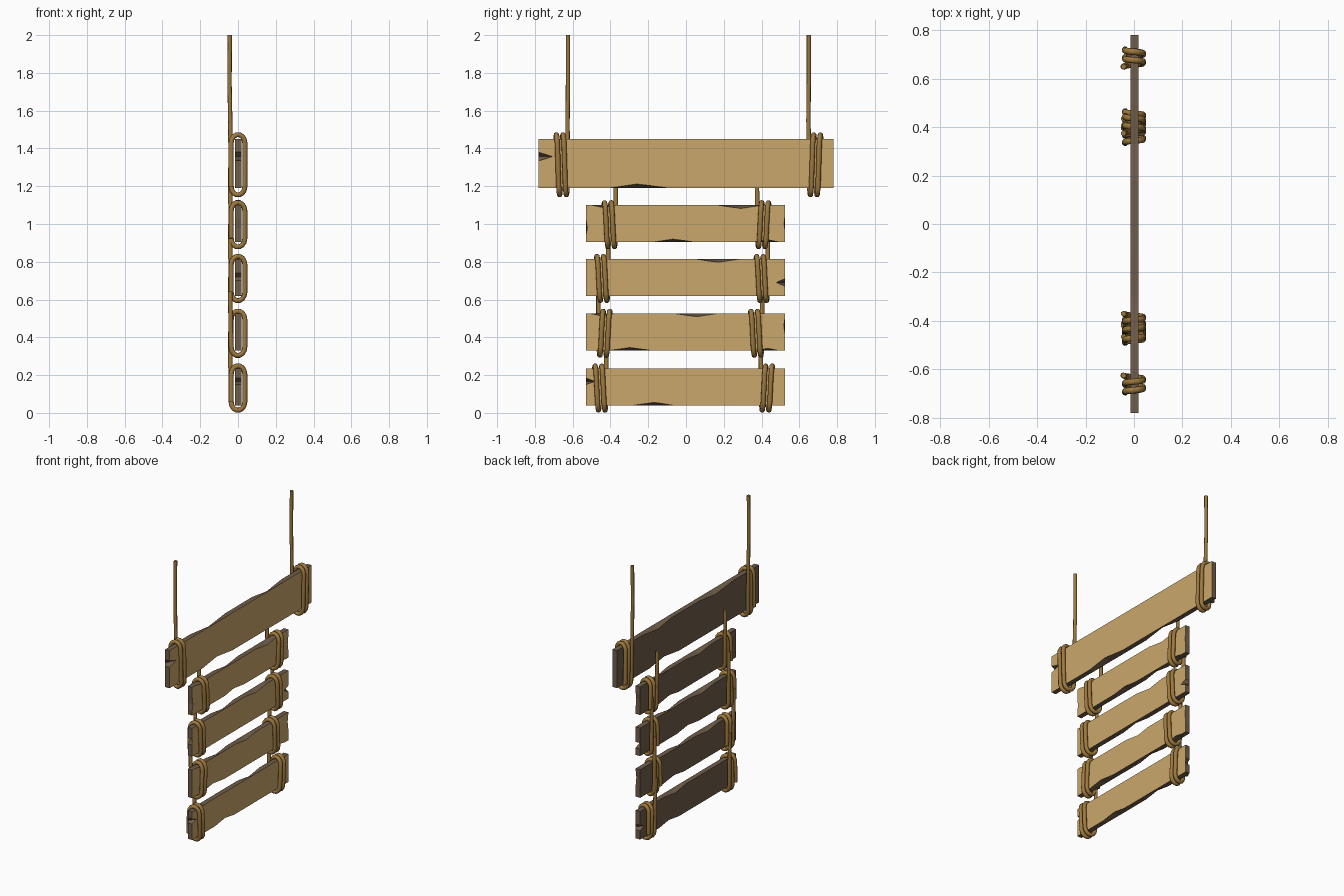
import bpy, bmesh, math

if "Cube" in bpy.data.objects:
    bpy.data.objects.remove(bpy.data.objects["Cube"])

def material(name, rgb):
    m = bpy.data.materials.new(name)
    m.diffuse_color = (*rgb, 1)
    m.use_nodes = True
    m.node_tree.nodes["Principled BSDF"].inputs["Base Color"].default_value = m.diffuse_color
    return m

TAN = material("light wood", (0.60, 0.39, 0.147))
DARK = material("dark wood", (0.162, 0.112, 0.068))
ROPE = material("rope", (0.34, 0.19, 0.048))
XF, XB = 0.019, -0.015        # front and back planes of every board


def board(name, y0, y1, z0, z1, chips):
    """Plank with chipped rims. chip = (edge, start, peak, end, depth, side),
    side 'f' bites the light face, 'b' bites the back."""
    front, back = [], []

    def add(y, z, dy=0, dz=0, side=None):
        front.append((XF, y + dy * (side == 'f'), z + dz * (side == 'f')))
        back.append((XB, y + dy * (side == 'b'), z + dz * (side == 'b')))

    def edge(key, reverse):
        for e, a, p, b, d, side in sorted((c for c in chips if c[0] == key),
                                          key=lambda c: c[2], reverse=reverse):
            for i, t in enumerate((b, p, a) if reverse else (a, p, b)):
                k = d if i == 1 else 0
                if key == 'bottom':
                    add(t, z0, 0, k, side)
                elif key == 'right':
                    add(y1, t, -k, 0, side)
                elif key == 'top':
                    add(t, z1, 0, -k, side)
                else:
                    add(y0, t, k, 0, side)

    add(y0, z0); edge('bottom', False)
    add(y1, z0); edge('right', False)
    add(y1, z1); edge('top', True)
    add(y0, z1); edge('left', True)

    bm = bmesh.new()
    f = [bm.verts.new(c) for c in front]
    b = [bm.verts.new(c) for c in back]
    bm.faces.new(f).material_index = 0
    bm.faces.new(b[::-1]).material_index = 1
    for i in range(len(f)):
        j = (i + 1) % len(f)
        bm.faces.new((f[i], b[i], b[j], f[j])).material_index = 1
    me = bpy.data.meshes.new(name)
    bm.to_mesh(me)
    bm.free()
    me.materials.append(TAN)
    me.materials.append(DARK)
    bpy.context.collection.objects.link(bpy.data.objects.new(name, me))


def lashing(name, y, s, z0, z1, z_start, below, above):
    """Rope hanging down behind a board, then wound twice round it.
    s is the direction (+1/-1 along y) in which the winding travels."""
    r, hw, cap, pitch = 0.0135, 0.0365, 0.046, 0.035
    lo, hi = z0 - below + r + cap, z1 + above - r - cap
    pts = [(-0.043, y, z_start, 0.85)]
    if z_start > 1.9:
        pts += [(-0.045, y, 1.75, 0.85), (-0.041, y - 0.002, 1.55, 0.85)]
    n = 7
    for turn in range(2):
        for i in range(n + 1):            # under the board, back to front
            a = math.pi * i / n
            t = turn + 0.1 + 0.3 * i / n
            pts.append((-hw * math.cos(a), y + s * pitch * t, lo - cap * math.sin(a), 1))
        for i in range(n + 1):            # over the board, front to back
            a = math.pi * i / n
            t = turn + 0.6 + 0.3 * i / n
            pts.append((hw * math.cos(a), y + s * pitch * t, hi + cap * math.sin(a), 1))
    pts.append((-hw, y + s * pitch * 2, lo, 1))

    cu = bpy.data.curves.new(name, 'CURVE')
    cu.dimensions = '3D'
    cu.bevel_depth = r
    cu.bevel_resolution = 2
    cu.use_fill_caps = True
    sp = cu.splines.new('POLY')
    sp.points.add(len(pts) - 1)
    for p, (px, py, pz, k) in zip(sp.points, pts):
        p.co = (px, py, pz, 1)
        p.radius = k
    cu.materials.append(ROPE)
    ob = bpy.data.objects.new(name, cu)
    bpy.context.collection.objects.link(ob)
    bpy.ops.object.select_all(action='DESELECT')
    ob.select_set(True)
    bpy.context.view_layer.objects.active = ob
    bpy.ops.object.convert(target='MESH')
    bpy.ops.object.shade_smooth_by_angle(angle=math.radians(50))


# Boards: wide header and four slats
board("top_board", -0.78, 0.78, 1.19, 1.45, [
    ('left', 1.335, 1.357, 1.38, 0.075, 'f'),
    ('bottom', -0.41, -0.26, -0.09, 0.022, 'f'),
    ('top', -0.50, -0.30, -0.12, 0.022, 'b'), ('top', 0.18, 0.33, 0.50, 0.022, 'b'),
    ('bottom', 0.10, 0.26, 0.42, 0.022, 'b')])
board("slat_1", -0.53, 0.525, 0.905, 1.10, [
    ('top', 0.17, 0.29, 0.41, 0.018, 'f'), ('bottom', -0.17, -0.07, 0.04, 0.015, 'f'),
    ('top', -0.50, -0.43, -0.37, 0.014, 'f'), ('bottom', 0.36, 0.43, 0.49, 0.012, 'f'),
    ('left', 0.94, 0.98, 1.03, 0.008, 'f'), ('right', 0.96, 1.0, 1.05, 0.006, 'f'),
    ('top', -0.25, -0.12, 0.02, 0.018, 'b'), ('bottom', 0.10, 0.20, 0.31, 0.016, 'b')])
board("slat_2", -0.53, 0.525, 0.62, 0.815, [
    ('top', 0.05, 0.17, 0.29, 0.018, 'f'), ('right', 0.67, 0.69, 0.71, 0.048, 'f'),
    ('top', -0.28, -0.15, -0.03, 0.018, 'b'), ('bottom', -0.12, 0.0, 0.12, 0.016, 'b'),
    ('left', 0.70, 0.72, 0.74, 0.045, 'b')])
board("slat_3", -0.53, 0.525, 0.33, 0.525, [
    ('top', -0.05, 0.06, 0.16, 0.016, 'f'), ('bottom', -0.41, -0.30, -0.18, 0.016, 'f'),
    ('top', -0.50, -0.44, -0.38, 0.012, 'f'), ('bottom', 0.37, 0.43, 0.49, 0.012, 'f'),
    ('right', 0.41, 0.46, 0.51, 0.007, 'f'),
    ('top', -0.33, -0.22, -0.10, 0.016, 'b'), ('bottom', 0.04, 0.15, 0.27, 0.016, 'b')])
board("slat_4", -0.53, 0.525, 0.04, 0.235, [
    ('bottom', -0.28, -0.17, -0.07, 0.016, 'f'), ('left', 0.15, 0.167, 0.185, 0.048, 'f'),
    ('top', 0.02, 0.14, 0.26, 0.018, 'b'), ('bottom', 0.10, 0.21, 0.32, 0.016, 'b'),
    ('right', 0.10, 0.12, 0.14, 0.045, 'b')])

# Hanging ropes on the header
for side, y, s in (("left", -0.625, -1), ("right", 0.65, 1)):
    lashing("hanging_rope_" + side, y, s, 1.19, 1.45, 2.0, 0.05, 0.037)

# Ladder ropes: (z0, z1, start height, left y + direction, right y + direction)
slats = [(0.905, 1.10, 1.30, (-0.37, -1), (0.375, 1)),
         (0.62, 0.815, 1.00, (-0.41, -1), (0.435, -1)),
         (0.33, 0.525, 0.72, (-0.465, 1), (0.405, -1)),
         (0.04, 0.235, 0.43, (-0.42, -1), (0.395, 1))]
for i, (z0, z1, start, left, right) in enumerate(slats, 1):
    for side, (y, s) in (("left", left), ("right", right)):
        lashing(f"slat_rope_{i}_{side}", y, s, z0, z1, start, 0.04, 0.028)
